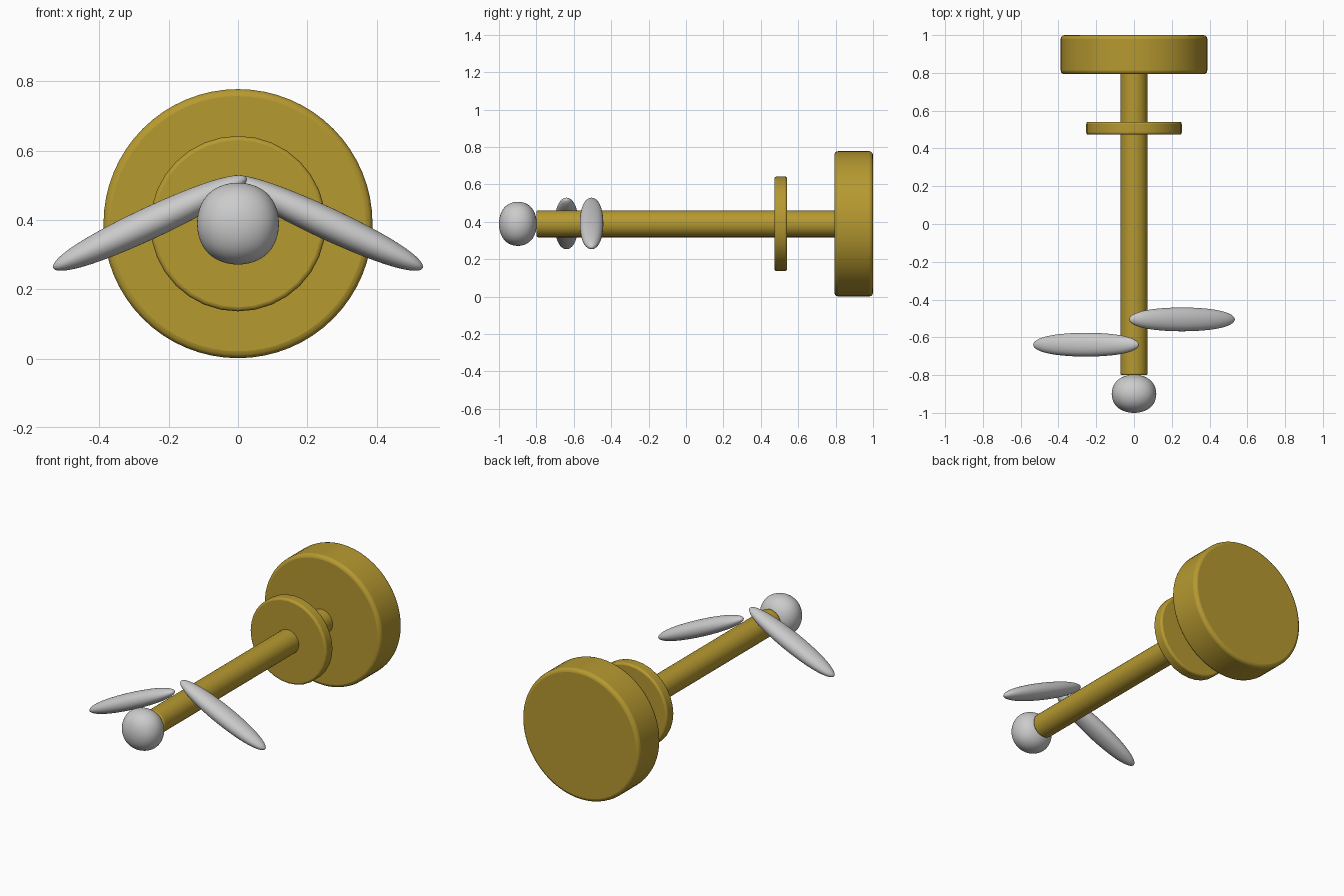
import bpy
from math import radians

if "Cube" in bpy.data.objects:
    bpy.data.objects.remove(bpy.data.objects["Cube"])

AXIS_Z = 0.389

gold = bpy.data.materials.new("gold")
gold.diffuse_color = (0.47, 0.32, 0.03, 1)
gold.use_nodes = True
gold.node_tree.nodes["Principled BSDF"].inputs["Base Color"].default_value = gold.diffuse_color


def disc(name, radius, y0, y1, sides, bevel):
    """Bevelled cylinder lying along y."""
    bpy.ops.mesh.primitive_cylinder_add(
        vertices=sides, radius=radius, depth=y1 - y0,
        location=(0, (y0 + y1) / 2, AXIS_Z), rotation=(radians(90), 0, 0))
    ob = bpy.context.object
    ob.name = name
    ob.data.materials.append(gold)
    mod = ob.modifiers.new("bevel", 'BEVEL')
    mod.width = bevel
    mod.segments = 3
    mod.limit_method = 'ANGLE'
    bpy.ops.object.shade_smooth_by_angle(angle=radians(40))
    return ob


def pebble(name, center, half, tilt=0):
    """Subdivided box; the limit surface shrinks to about 0.84 of the cage."""
    bpy.ops.mesh.primitive_cube_add(size=2, location=center, rotation=(0, tilt, 0))
    ob = bpy.context.object
    ob.name = name
    ob.scale = [h / 0.84 for h in half]
    bpy.ops.object.transform_apply(location=False, rotation=False, scale=True)
    mod = ob.modifiers.new("subdivision", 'SUBSURF')
    mod.levels = mod.render_levels = 4
    bpy.ops.object.shade_smooth()
    return ob


# Shaft, guard collar and end disc
disc("shaft", 0.072, -0.80, 0.81, 32, 0.008)
disc("collar", 0.253, 0.473, 0.541, 32, 0.012)
disc("end_disc", 0.388, 0.793, 1.0, 64, 0.02)

# Rounded tip
pebble("tip_knob", (0, -0.899, AXIS_Z), (0.118, 0.101, 0.118))

# Two staggered drooping blades
for name, side, y in (("blade_right", 1, -0.505), ("blade_left", -1, -0.639)):
    pebble(name, (side * 0.254, y, AXIS_Z + 0.002), (0.308, 0.063, 0.046), side * radians(25))
